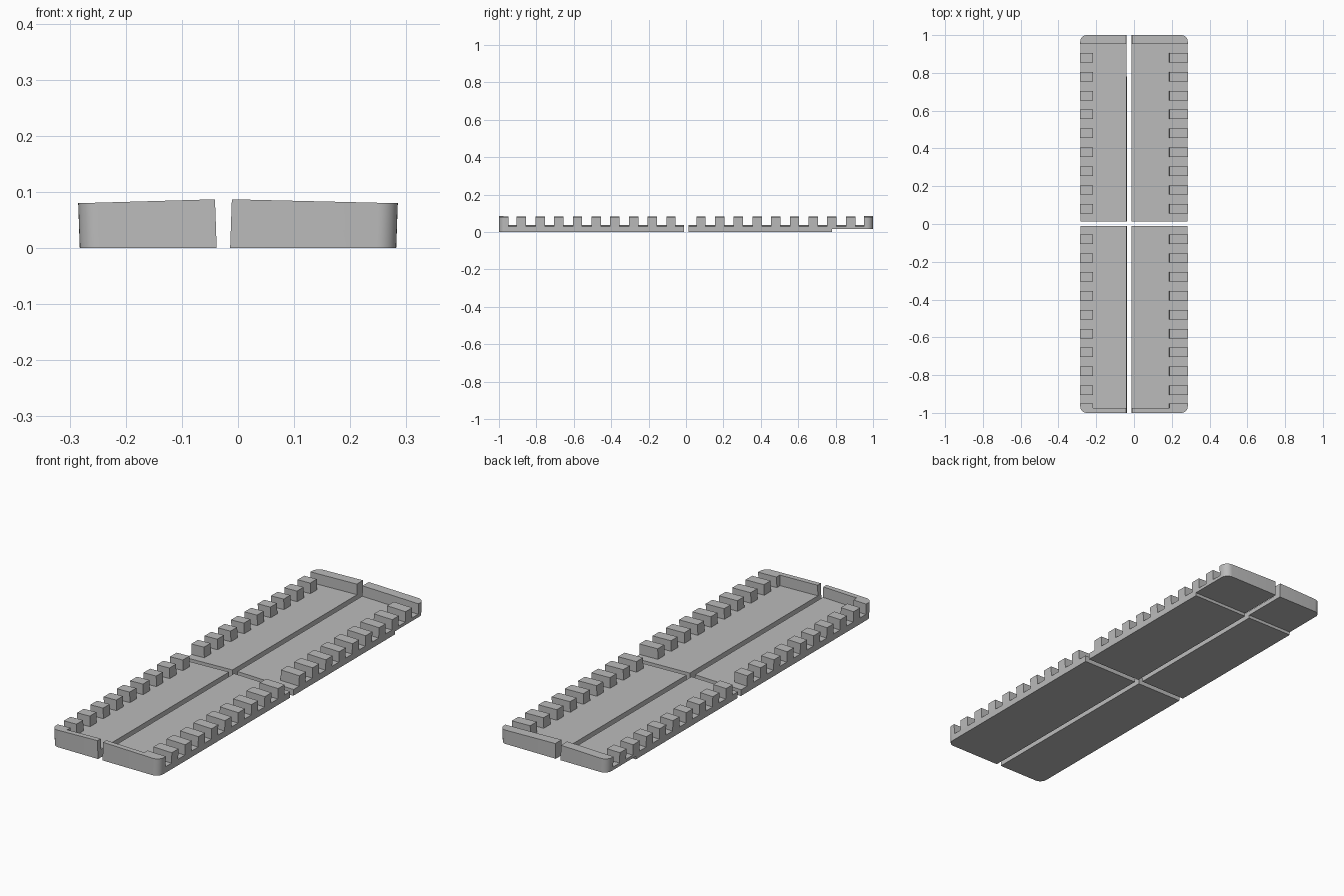
import bpy
import bmesh
import math

cube = bpy.data.objects.get("Cube")
if cube:
    bpy.data.objects.remove(cube, do_unlink=True)

grey = bpy.data.materials.new("plain grey")
grey.use_nodes = True
colour = (0.5, 0.5, 0.5, 1)
grey.diffuse_color = colour
grey.node_tree.nodes["Principled BSDF"].inputs["Base Color"].default_value = colour

FLOOR, RIM, FALL = 0.037, 0.087, 0.007   # heights at the middle gap, drop towards the outside
STEP_Y, STEP_Z = 0.78, 0.015             # raised underside at the back end
RADIUS = 0.035


def rounded(x_in, x_out, y_in, y_end):
    """Outline from the inner corner to a rounded outer end corner."""
    sx = math.copysign(1, x_out)
    sy = math.copysign(1, y_end)
    cx, cy = x_out - sx * RADIUS, y_end - sy * RADIUS
    arc = [(cx + sx * RADIUS * math.cos(a), cy + sy * RADIUS * math.sin(a))
           for a in (math.pi / 2 * i / 8 for i in range(9))]
    return [(x_out, y_in)] + arc + [(x_in, y_end)]


def box(x0, x1, y0, y1):
    return [(x0, y0), (x1, y0), (x1, y1), (x0, y1)]


def build(name, side, x_in, x_out, prisms):
    """One object from upright prisms whose tops fall towards the outside."""
    bm = bmesh.new()

    def point(x, y, level, sloped):
        z = level - (FALL * (x - x_in) / (x_out - x_in) if sloped else 0)
        return bm.verts.new((x + side * 0.035 * z, y, z))

    for outline, low, high in prisms:
        on_floor = low == FLOOR
        bottom = [point(x, y, low, on_floor) for x, y in outline]
        top = [point(x, y, high, high >= FLOOR) for x, y in outline]
        bm.faces.new(bottom)
        bm.faces.new(top)
        for i in range(len(outline)):
            j = (i + 1) % len(outline)
            bm.faces.new((bottom[i], bottom[j], top[j], top[i]))
    bmesh.ops.recalc_face_normals(bm, faces=bm.faces)
    mesh = bpy.data.meshes.new(name)
    bm.to_mesh(mesh)
    bm.free()
    mesh.materials.append(grey)
    obj = bpy.data.objects.new(name, mesh)
    bpy.context.collection.objects.link(obj)
    bpy.ops.object.select_all(action="DESELECT")
    obj.select_set(True)
    bpy.context.view_layer.objects.active = obj
    bpy.ops.object.shade_smooth_by_angle(angle=math.radians(30))


halves = (("right", -1, -0.038, -0.282, -0.215), ("left", 1, -0.014, 0.282, 0.185))
ends = (("front", -1, -0.011), ("back", 1, 0.014))

for side_name, side, x_in, x_out, x_tooth in halves:
    for end_name, end, y_mid in ends:
        label = f"{end_name}_{side_name}"

        # Floor slab, stepped underneath at the back
        slab = rounded(x_in, x_out, y_mid, end) + [(x_in, y_mid)]
        if end > 0:
            floor = [(slab, STEP_Z, FLOOR),
                     (box(x_in, x_out, y_mid, STEP_Y), 0, STEP_Z)]
        else:
            floor = [(slab, 0, FLOOR)]
        build(label + "_floor", side, x_in, x_out, floor)

        # End wall; the front one is thin with a deeper corner block
        if end > 0:
            wall = rounded(x_in, x_out, 0.953, 1) + [(x_in, 0.953)]
        else:
            wall = rounded(x_in, x_out, -0.95, -1) + [
                (x_in, -0.975), (x_tooth, -0.975), (x_tooth, -0.95)]
        build(label + "_end_wall", side, x_in, x_out, [(wall, FLOOR, RIM)])

        # Row of teeth along the outer edge
        teeth = []
        for i in range(9):
            y = end * (0.08 + 0.1 * i)
            teeth.append((box(x_tooth, x_out, y - 0.025, y + 0.025), FLOOR, RIM))
        build(label + "_teeth", side, x_in, x_out, teeth)
